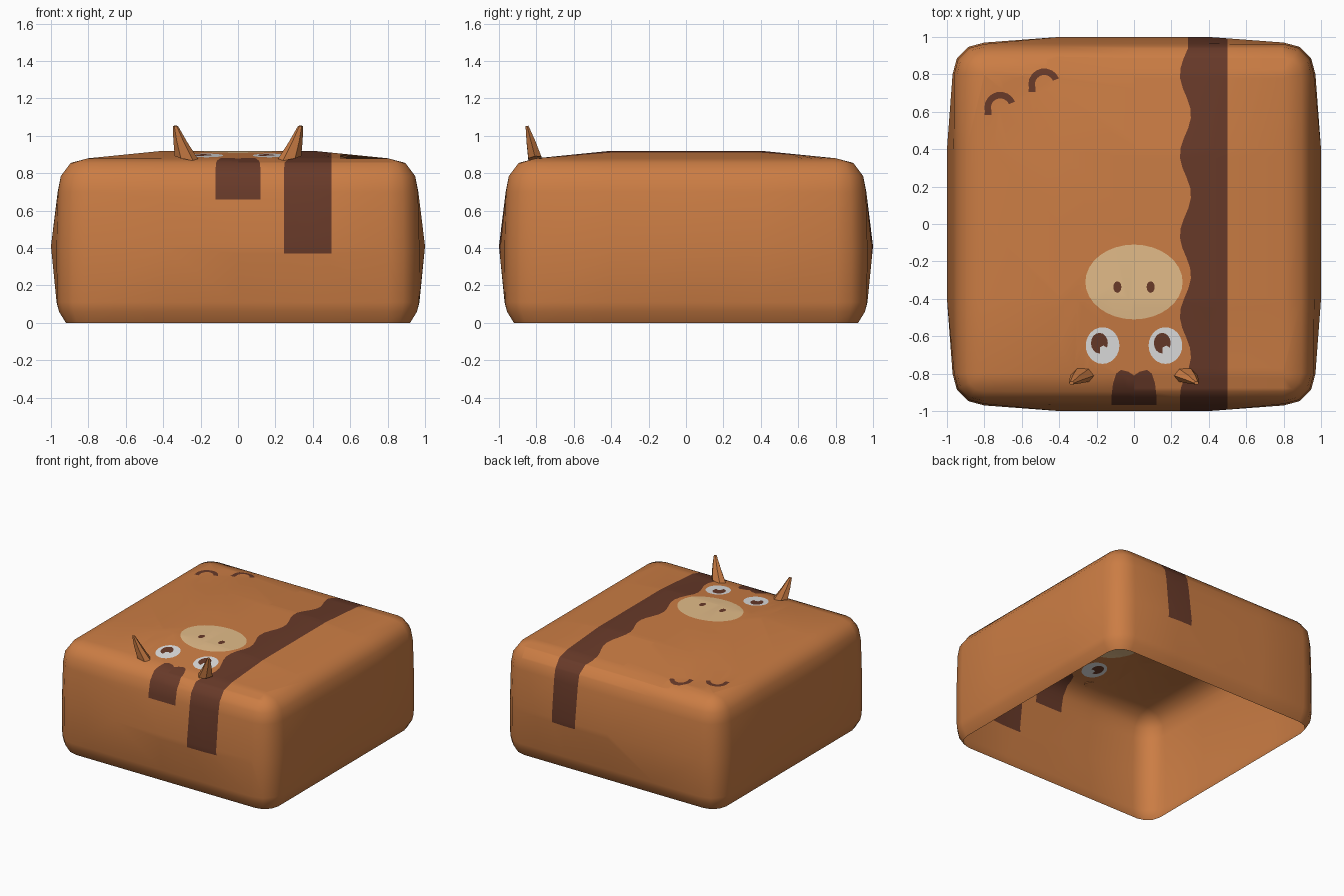
import bpy, bmesh, math
from mathutils import Vector

if "Cube" in bpy.data.objects:
    bpy.data.objects.remove(bpy.data.objects["Cube"])


def material(name, rgb):
    m = bpy.data.materials.new(name)
    m.diffuse_color = (*rgb, 1)
    m.use_nodes = True
    m.node_tree.nodes["Principled BSDF"].inputs["Base Color"].default_value = m.diffuse_color
    return m


ORANGE, BROWN, TAN, WHITE = range(4)
MATS = [material("orange_brown", (0.60, 0.205, 0.058)),
        material("dark_brown", (0.138, 0.042, 0.022)),
        material("tan", (0.76, 0.50, 0.25)),
        material("eye_white", (0.76, 0.76, 0.76))]


def finish(bm, name):
    bmesh.ops.recalc_face_normals(bm, faces=bm.faces[:])
    me = bpy.data.meshes.new(name)
    for f in bm.faces:
        f.smooth = True
    bm.to_mesh(me)
    bm.free()
    for m in MATS:
        me.materials.append(m)
    ob = bpy.data.objects.new(name, me)
    bpy.context.collection.objects.link(ob)
    return ob


# --- Body shell: soft square rings, open at the bottom, domed top ---
CORE = 0.8
# (height, offset from the core square, extra bulge at the middle of each side)
LEVELS = [(0, .12, 0), (.06, .157, 0), (.11, .168, .002), (.41, .17, .03), (.70, .162, .002),
          (.785, .147, 0), (.855, .095, 0), (.88, 0, 0)]


def ring(z, off, bulge):
    pts = []
    for k in range(4):
        side = [(CORE + off + bulge, t) for t in (-.4, 0, .4)]
        side += [(CORE + off * math.cos(math.radians(a)), CORE + off * math.sin(math.radians(a)))
                 for a in (0, 30, 60, 90)]
        for x, y in side:
            for _ in range(k):
                x, y = -y, x
            pts.append((x, y, z))
    return pts


bm = bmesh.new()
rows = [[bm.verts.new(p) for p in ring(*lv)] for lv in LEVELS]
for a, b in zip(rows, rows[1:]):
    for i in range(len(a)):
        j = (i + 1) % len(a)
        bm.faces.new((a[i], a[j], b[j], b[i]))
steps = (-.8, -.4, 0, .4, .8)
grid = [[bm.verts.new((x, y, .88 if max(abs(x), abs(y)) > .5 else .92)) for x in steps] for y in steps]
for i in range(4):
    for j in range(4):
        bm.faces.new((grid[i][j], grid[i][j + 1], grid[i + 1][j + 1], grid[i + 1][j]))
bmesh.ops.remove_doubles(bm, verts=bm.verts[:], dist=1e-4)
bmesh.ops.recalc_face_normals(bm, faces=bm.faces[:])


# --- Painted details: cut convex outlines (seen from above) into the shell ---
def paint(poly, mat, zmin=0.84):
    area = sum(p[0] * q[1] - q[0] * p[1] for p, q in zip(poly, poly[1:] + poly[:1]))
    if area < 0:
        poly = poly[::-1]
    planes = [(Vector((0, 0, zmin)), Vector((0, 0, -1)))]
    for p, q in zip(poly, poly[1:] + poly[:1]):
        planes.append((Vector((*p, 0)), Vector((q[1] - p[1], p[0] - q[0], 0)).normalized()))
    x0, x1 = min(p[0] for p in poly), max(p[0] for p in poly)
    y0, y1 = min(p[1] for p in poly), max(p[1] for p in poly)

    def inside(f, n):
        co = [v.co for v in f.verts]
        if max(c.x for c in co) < x0 or min(c.x for c in co) > x1:
            return False
        if max(c.y for c in co) < y0 or min(c.y for c in co) > y1 or max(c.z for c in co) < zmin:
            return False
        c = f.calc_center_median()
        return all((c - o).dot(d) < 0 for o, d in planes[:n])

    for n, (o, d) in enumerate(planes):
        faces = [f for f in bm.faces if inside(f, n)]
        edges = {e for f in faces for e in f.edges}
        verts = {v for f in faces for v in f.verts}
        bmesh.ops.bisect_plane(bm, geom=list(verts) + list(edges) + faces, dist=1e-5,
                               plane_co=o, plane_no=d)
    for f in bm.faces:
        if inside(f, len(planes)):
            f.material_index = mat


def ellipse(cx, cy, rx, ry, mat, n=20):
    paint([(cx + rx * math.cos(2 * math.pi * i / n), cy + ry * math.sin(2 * math.pi * i / n))
           for i in range(n)], mat)


# wavy stripe running over the top and down the front and back
def wave(y):
    y = max(-.93, min(.94, y))
    return .275 - .03 * math.cos(2 * math.pi * (y - .8) / .43)


ys = [-1.1] + [-.93 + 1.87 * i / 35 for i in range(36)] + [1.1]
for a, b in zip(ys, ys[1:]):
    paint([(wave(a), a), (.5, a), (.5, b), (wave(b), b)], BROWN, .37)

# hair tuft over the front edge
tuft = [(-.12, -.92), (-.112, -.85), (-.095, -.80), (-.07, -.78), (-.03, -.79), (0, -.81)]
tuft += [(-x, y) for x, y in tuft[-2::-1]]
for (xa, ya), (xb, yb) in zip(tuft, tuft[1:]):
    paint([(xa, -1.1), (xb, -1.1), (xb, yb), (xa, ya)], BROWN, .66)

# muzzle, nostrils and eyes
ellipse(0, -.31, .26, .2, TAN, 32)
for s in (-1, 1):
    ellipse(s * .089, -.337, .022, .031, BROWN, 12)
    ex = s * .168
    ellipse(ex, -.65, .09, .098, WHITE, 24)
    ellipse(ex - .017, -.637, .045, .055, BROWN, 16)
    paint([(ex - .015, -.70), (ex + .04, -.70), (ex + .03, -.665), (ex + .005, -.65),
           (ex - .015, -.66)], WHITE)

# two small curved marks in the back corner
for cx, cy in ((-.715, .622), (-.48, .747)):
    angs = [math.radians(22 + 178 * i / 9) for i in range(10)]
    for a, b in zip(angs, angs[1:]):
        paint([(cx + r * math.cos(t), cy + r * math.sin(t))
               for r, t in ((.05, a), (.085, a), (.085, b), (.05, b))], BROWN)
    paint([(cx - .083, cy - .04), (cx - .047, cy - .04), (cx - .047, cy - .012),
           (cx - .083, cy - .025)], BROWN)
finish(bm, "body_shell")

# --- Horns: short leaning tapers, mirrored ---
# (centre x, y, z, radius x, radius y, tilt of the ring)
HORN = [(.272, -.808, .878, .066, .040, -.25), (.308, -.83, .97, .038, .026, -.2),
        (.334, -.85, 1.053, .013, .009, 0)]
for s, name in ((-1, "left_horn"), (1, "right_horn")):
    hb = bmesh.new()
    prev = None
    for cx, cy, cz, rx, ry, tilt in HORN:
        cur = []
        for i in range(6):
            a = math.pi * i / 3
            dx, dy = rx * math.cos(a), ry * math.sin(a)
            cur.append(hb.verts.new((s * (cx + dx), cy + dy, cz - tilt * dx * .8 + .15 * dy)))
        if prev:
            for i in range(6):
                j = (i + 1) % 6
                hb.faces.new((prev[i], prev[j], cur[j], cur[i]))
        else:
            hb.faces.new(cur[::-1])
        prev = cur
    hb.faces.new(prev)
    ob = finish(hb, name)
    bpy.ops.object.select_all(action='DESELECT')
    ob.select_set(True)
    bpy.context.view_layer.objects.active = ob
    bpy.ops.object.shade_smooth_by_angle(angle=math.radians(40))
